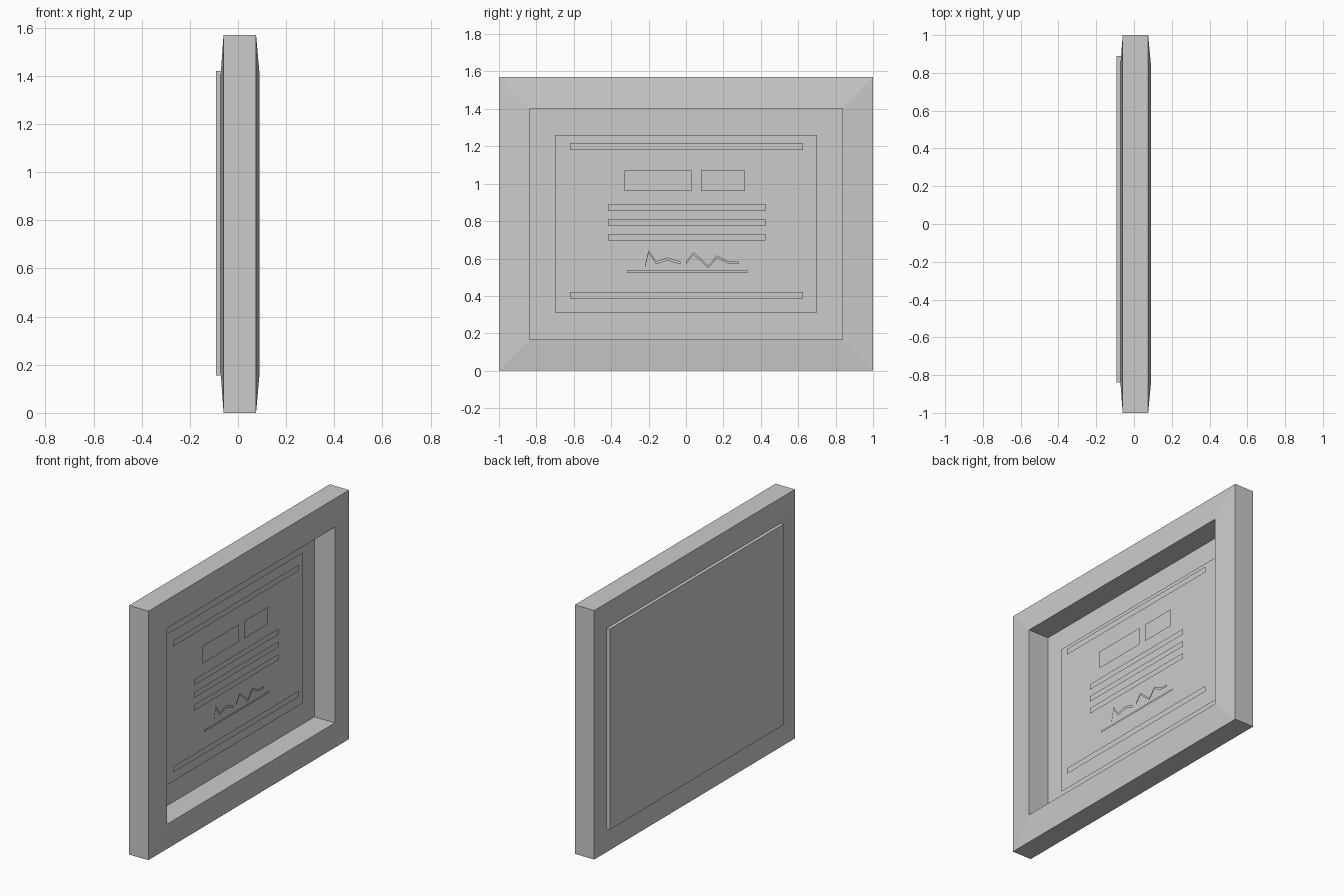
import bpy, bmesh, math

if "Cube" in bpy.data.objects:
    bpy.data.objects.remove(bpy.data.objects["Cube"])

H = 1.57          # overall height
INK_X = -0.015    # printed details float just ahead of the paper


def add_mesh(name, verts, faces):
    mesh = bpy.data.meshes.new(name)
    bm = bmesh.new()
    vs = [bm.verts.new(v) for v in verts]
    for f in faces:
        bm.faces.new([vs[i] for i in f])
    bm.normal_update()
    bm.to_mesh(mesh)
    bm.free()
    obj = bpy.data.objects.new(name, mesh)
    bpy.context.collection.objects.link(obj)
    return obj


def corners(x, y0, y1, z0, z1):
    return [(x, y0, z0), (x, y1, z0), (x, y1, z1), (x, y0, z1)]


def sheet(name, x, y0, y1, z0, z1):
    return add_mesh(name, corners(x, y0, y1, z0, z1), [(0, 1, 2, 3)])


def ribbon(name, points, half):
    n = len(points)
    verts = [(INK_X, y, z - half) for y, z in points] + [(INK_X, y, z + half) for y, z in points]
    return add_mesh(name, verts, [(i, i + 1, n + i + 1, n + i) for i in range(n - 1)])


# Frame: four-point profile (x, inset in y, inset in z) carried round the rectangle
profile = [(-0.06, 0, 0), (0.075, 0, 0), (0.09, 0.163, 0.168), (-0.072, 0.163, 0.168)]
verts = [v for x, dy, dz in profile for v in corners(x, -1 + dy, 1 - dy, dz, H - dz)]
faces = []
for r in range(4):
    for c in range(4):
        a, b, d = r * 4, ((r + 1) % 4) * 4, (c + 1) % 4
        faces.append((a + c, a + d, b + d, b + c))
frame = add_mesh("frame", verts, faces)

# Backing board, slightly off-centre and standing proud of the rear
verts = corners(-0.092, -0.84, 0.89, 0.155, 1.42) + corners(-0.053, -0.84, 0.89, 0.155, 1.42)
faces = [(3, 2, 1, 0), (4, 5, 6, 7)] + [(i, (i + 1) % 4, 4 + (i + 1) % 4, 4 + i) for i in range(4)]
add_mesh("backing_board", verts, faces)

# Paper sheet
sheet("paper", -0.04, -0.70, 0.70, 0.31, 1.26)

# Border bars, heading blocks, body lines and signature rule
for i, z in enumerate((1.18, 0.385)):
    sheet(f"border_bar_{i}", INK_X, -0.62, 0.625, z, z + 0.037)
sheet("heading_block_left", INK_X, -0.33, 0.03, 0.96, 1.07)
sheet("heading_block_right", INK_X, 0.08, 0.315, 0.96, 1.07)
for i in range(3):
    z = 0.855 - i * 0.08
    sheet(f"body_line_{i}", INK_X, -0.415, 0.425, z, z + 0.036)
sheet("signature_rule", INK_X, -0.315, 0.33, 0.523, 0.535)

# Scribbled signature strokes
ribbon("scribble_left", [(-0.22, 0.553), (-0.2, 0.637), (-0.16, 0.578), (-0.1, 0.597), (-0.03, 0.577)], 0.008)
ribbon("scribble_right", [(0, 0.577), (0.04, 0.627), (0.12, 0.556), (0.165, 0.61),
                          (0.225, 0.58), (0.28, 0.577)], 0.007)

# Starburst seal
POINTS = 12
star = []
for i in range(POINTS * 2):
    rad = 0.12 if i % 2 == 0 else 0.07
    a = math.pi * i / POINTS
    star.append((-0.038, -0.457 + rad * math.cos(a), 1.05 + rad * math.sin(a)))
add_mesh("seal", star, [tuple(range(POINTS * 2))])
